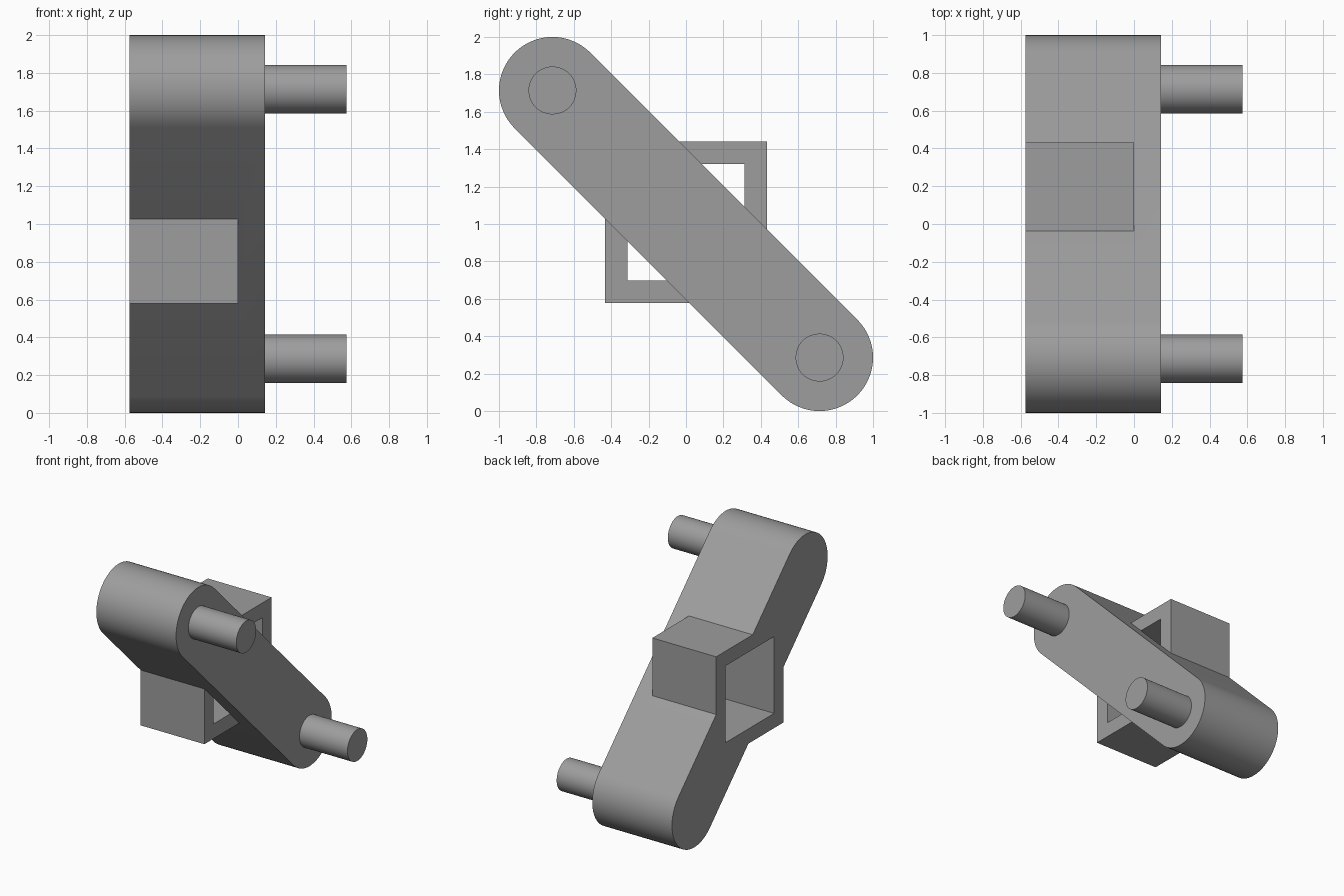
import bpy, bmesh, math

if "Cube" in bpy.data.objects:
    bpy.data.objects.remove(bpy.data.objects["Cube"])

grey = bpy.data.materials.new("mid_grey")
grey.diffuse_color = (0.34, 0.34, 0.34, 1)
grey.use_nodes = True
grey.node_tree.nodes["Principled BSDF"].inputs["Base Color"].default_value = grey.diffuse_color

X0, X1, X2 = -0.574, 0.143, 0.574      # outer face, pin face, pin ends
C, R, PIN_R = 0.714, 0.286, 0.128      # pin offset, link radius, pin radius
TUBE, HOLE, TUBE_Z = 0.432, 0.312, 1.01


def prism(name, pts, xa, xb):
    """Extrude a (y, z) outline along x."""
    bm = bmesh.new()
    face = bm.faces.new([bm.verts.new((xa, y, z)) for y, z in pts])
    ext = bmesh.ops.extrude_face_region(bm, geom=[face])["geom"]
    for v in ext:
        if isinstance(v, bmesh.types.BMVert):
            v.co.x = xb
    bmesh.ops.recalc_face_normals(bm, faces=bm.faces)
    me = bpy.data.meshes.new(name)
    bm.to_mesh(me)
    bm.free()
    me.materials.append(grey)
    ob = bpy.data.objects.new(name, me)
    bpy.context.collection.objects.link(ob)
    return ob


def arc(y, z, r, a0, a1, n):
    return [(y + r * math.cos(math.radians(a0 + (a1 - a0) * i / n)),
             z + r * math.sin(math.radians(a0 + (a1 - a0) * i / n))) for i in range(n + 1)]


def square(h):
    return [(-h, TUBE_Z - h), (h, TUBE_Z - h), (h, TUBE_Z + h), (-h, TUBE_Z + h)]


def cut(ob, cutter):
    mod = ob.modifiers.new("cut", "BOOLEAN")
    mod.operation = "DIFFERENCE"
    mod.solver = "EXACT"
    mod.object = cutter
    bpy.context.view_layer.objects.active = ob
    bpy.ops.object.modifier_apply(modifier=mod.name)
    bpy.data.objects.remove(cutter)


def smooth(ob):
    bpy.ops.object.select_all(action="DESELECT")
    ob.select_set(True)
    bpy.context.view_layer.objects.active = ob
    bpy.ops.object.shade_smooth_by_angle(angle=math.radians(30))


# Slanted crank arm with rounded ends and a blind pocket for the socket
arm = prism("crank_arm", arc(-C, 1 + C, R, 45, 225, 32) + arc(C, 1 - C, R, 225, 405, 32), X0, X1)
cut(arm, prism("pocket_cutter", square(TUBE), X0 - 0.1, 0))
smooth(arm)

# Square socket sleeve seated in the arm
socket = prism("square_socket", square(TUBE), X0, 0)
cut(socket, prism("hole_cutter", square(HOLE), X0 - 0.1, 0.1))

# Two round pins
for name, s in (("upper_pin", -1), ("lower_pin", 1)):
    smooth(prism(name, arc(s * C, 1 - s * C, PIN_R, 0, 360, 48)[:-1], X1, X2))
